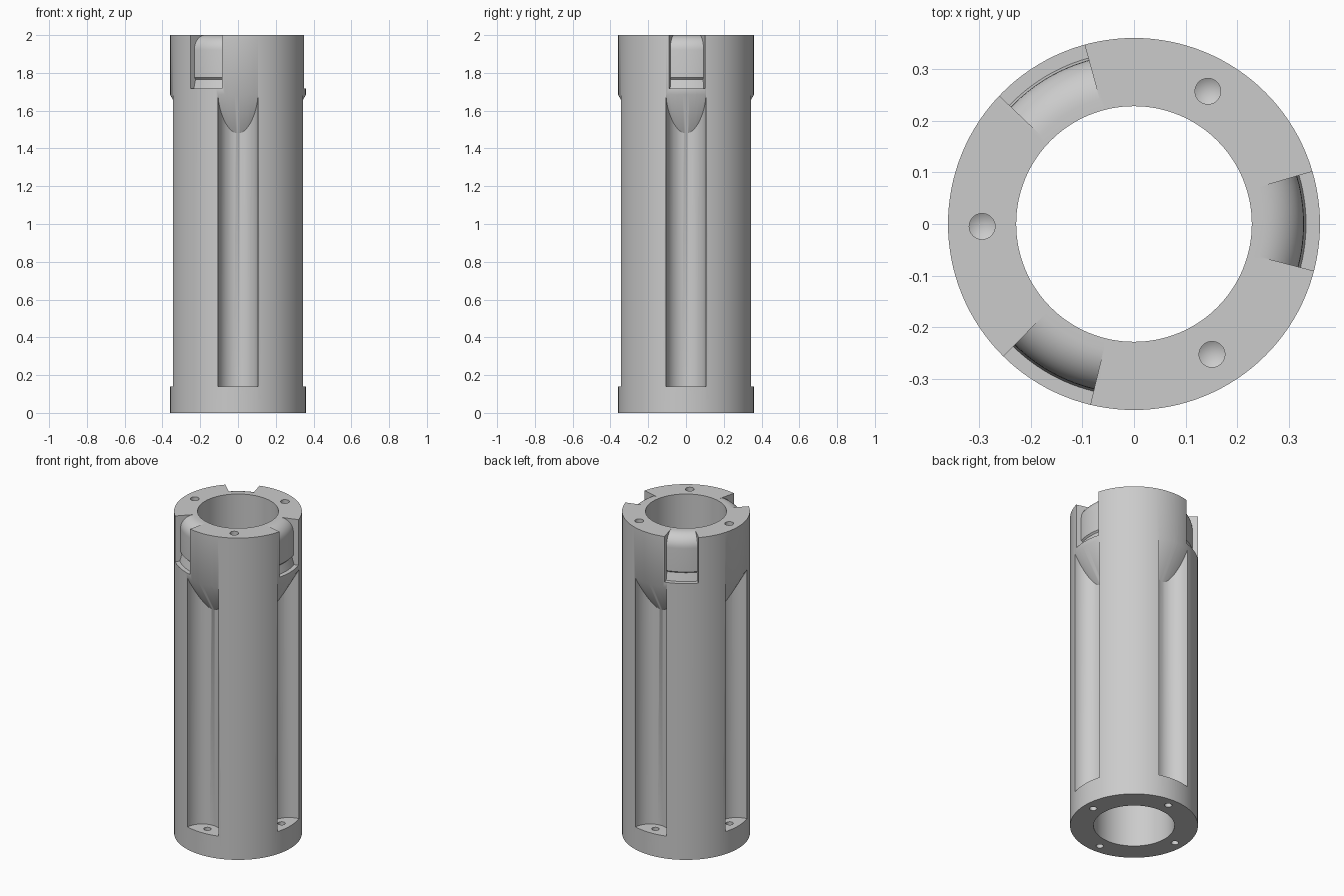
import bpy
import bmesh
from math import sin, cos, pi, radians, tau
from mathutils import Matrix

OUTER, INNER, HEIGHT = 0.36, 0.228, 2.0
TURN = radians(0.9)           # small twist of the notches and top holes

cube = bpy.data.objects.get("Cube")
if cube:
    bpy.data.objects.remove(cube, do_unlink=True)

steel = bpy.data.materials.new("plain grey")
steel.use_nodes = True
grey = (0.6, 0.6, 0.6, 1)
steel.diffuse_color = grey
steel.node_tree.nodes["Principled BSDF"].inputs["Base Color"].default_value = grey


def lathe(name, profile, steps=128, start=0.0, sweep=tau, places=None):
    """Revolve a closed (radius, z) outline, then copy it to each placement."""
    bm = bmesh.new()
    full = sweep > 6.28
    for place in places or [Matrix()]:
        rings = []
        for i in range(steps if full else steps + 1):
            a = start + sweep * i / steps
            rings.append([bm.verts.new(place @ Matrix.Rotation(a, 4, 'Z')
                                       @ Matrix.Translation((r, 0, z)).to_translation())
                          for r, z in profile])
        n = len(profile)
        for i in range(steps):
            a, b = rings[i], rings[(i + 1) % len(rings)]
            for j in range(n):
                k = (j + 1) % n
                bm.faces.new((a[j], b[j], b[k], a[k]))
        if not full:
            bm.faces.new(rings[0])
            bm.faces.new(rings[-1][::-1])
    bmesh.ops.remove_doubles(bm, verts=bm.verts, dist=1e-5)
    bmesh.ops.recalc_face_normals(bm, faces=bm.faces)
    mesh = bpy.data.meshes.new(name)
    bm.to_mesh(mesh)
    bm.free()
    mesh.materials.append(steel)
    obj = bpy.data.objects.new(name, mesh)
    bpy.context.collection.objects.link(obj)
    return obj


def around(count, radius, offset=0.0):
    return [Matrix.Rotation(offset + tau * i / count, 4, 'Z')
            @ Matrix.Translation((radius, 0, 0)) for i in range(count)]


def cut(target, cutter):
    """Subtract the cutter and throw it away."""
    cutter.hide_render = True
    mod = target.modifiers.new("cut", 'BOOLEAN')
    mod.operation, mod.solver, mod.object = 'DIFFERENCE', 'EXACT', cutter
    bpy.context.view_layer.update()
    graph = bpy.context.evaluated_depsgraph_get()
    mesh = bpy.data.meshes.new_from_object(target.evaluated_get(graph))
    target.modifiers.clear()
    target.data = mesh
    bpy.data.objects.remove(cutter, do_unlink=True)


def rod(radius, low, high):
    return [(0, low), (radius, low), (radius, high), (0, high)]


# Main tube
body = lathe("slotted_tube", [(INNER, 0), (OUTER, 0), (OUTER, HEIGHT), (INNER, HEIGHT)])

# Four long round grooves, ending in a conical run-out at the top
grooves = lathe("groove_cutter", rod(0.106, 0.14, 1.85), 64,
                places=around(4, 0.35))
slope = 1.767


def cone_radius(z):
    return OUTER + (z - 1.685) / slope


cut(grooves, lathe("runout_cutter", [(0, 1.2), (cone_radius(1.2), 1.2),
                                     (cone_radius(1.9), 1.9), (0, 1.9)]))
cut(body, grooves)

# Three top notches leaving a rounded shoulder, a thin undercut and a ledge
shoulder = [(0.25 + 0.079 * sin(t * pi / 20), 1.921 + 0.079 * cos(t * pi / 20))
            for t in range(11)]
notch = [(0.25, 2.05)] + shoulder + [(0.329, 1.775), (0.32, 1.766), (0.333, 1.717),
                                     (0.42, 1.717), (0.42, 2.05)]
cut(body, lathe("notch_cutter", notch, 12, radians(-15.5), radians(31),
                [Matrix.Rotation(TURN + tau * i / 3, 4, 'Z') for i in range(3)]))

# Three blind drilled holes in the top, with pointed bottoms
drill = [(0, 1.835), (0.025, 1.85), (0.025, 2.05), (0, 2.05)]
cut(body, lathe("drill_cutter", drill, 32, places=around(3, 0.294, TURN + pi / 3)))

# Four bolt holes through the base, one in each groove
cut(body, lathe("bolt_hole_cutter", rod(0.021, -0.05, 0.25), 32,
                places=around(4, 0.3)))

# Smooth shading with crisp edges
bpy.ops.object.select_all(action='DESELECT')
body.select_set(True)
bpy.context.view_layer.objects.active = body
bpy.ops.object.shade_smooth_by_angle(angle=radians(30))
